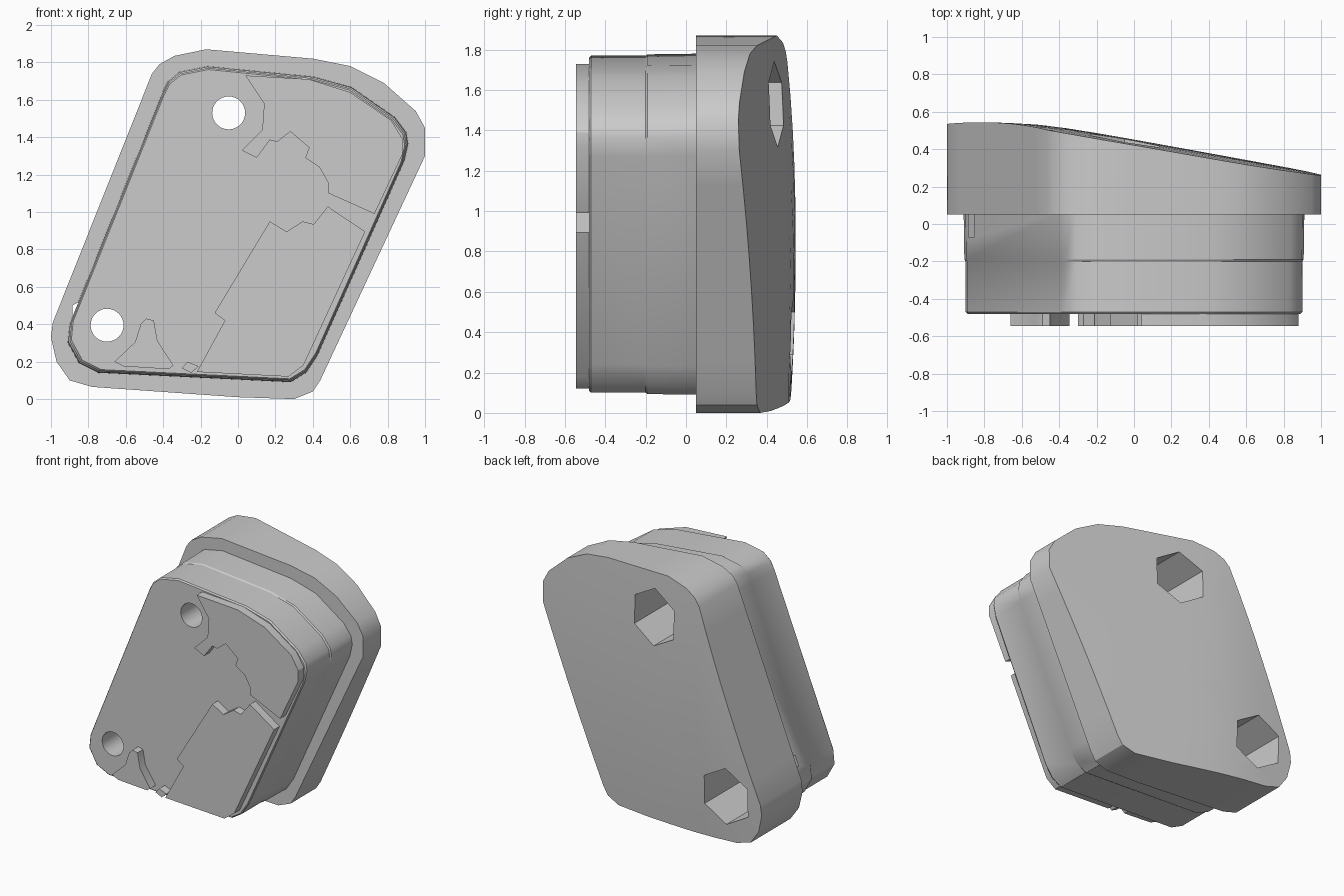
import bpy
import bmesh
from math import cos, sin, pi, radians

default = bpy.data.objects.get("Cube")
if default:
    bpy.data.objects.remove(default)

grey = bpy.data.materials.new("plain grey")
grey.use_nodes = True
colour = (0.6, 0.6, 0.6, 1)
grey.diffuse_color = colour
grey.node_tree.nodes["Principled BSDF"].inputs["Base Color"].default_value = colour

# Outlines in the front plane (x, z)
FLANGE = [(-.17, 1.87), (.4, 1.82), (.6, 1.78), (.78, 1.69), (.95, 1.54), (1, 1.45),
          (1, 1.3), (.44, .1), (.4, .04), (.3, 0), (0, .01), (-.78, .065), (-.9, .1),
          (-.97, .2), (-1, .33), (-.99, .41), (-.46, 1.74), (-.42, 1.79), (-.34, 1.835)]
BODY = [(-.16, 1.77), (.4, 1.715), (.6, 1.66), (.83, 1.5), (.89, 1.42), (.9, 1.36),
        (.88, 1.27), (.42, .24), (.36, .15), (.28, .1), (-.74, .15), (-.84, .2),
        (-.9, .31), (-.89, .41), (-.4, 1.63), (-.37, 1.69), (-.31, 1.74)]
UPPER_PAD = [(.04, 1.73), (.14, 1.58), (.13, 1.44), (.02, 1.33), (.1, 1.29), (.17, 1.385),
             (.21, 1.375), (.28, 1.43), (.38, 1.345), (.36, 1.29), (.435, 1.24), (.48, 1.16),
             (.485, 1.1), (.73, .99), (.88, 1.31), (.88, 1.39), (.82, 1.49), (.6, 1.64),
             (.38, 1.71)]
LOWER_PAD = [(.68, .895), (.48, 1.03), (.405, .935), (.345, .95), (.26, .895), (.17, .95),
             (-.125, .46), (-.07, .42), (-.22, .145), (.27, .12), (.35, .18)]
CORNER_PAD = [(-.49, .43), (-.45, .42), (-.43, .31), (-.345, .18), (-.37, .16),
              (-.61, .175), (-.66, .2), (-.55, .305), (-.52, .4)]
SMALL_PAD = [(-.3, .165), (-.27, .2), (-.21, .175), (-.25, .14)]
HOLES = [(-.05, 1.53), (-.7, .395)]
CENTRE = (0, .93)


def scaled(outline, factor):
    cx, cz = CENTRE
    return [(cx + (x - cx) * factor, cz + (z - cz) * factor) for x, z in outline]


def subdivided(outline, longest=.2):
    """Split long edges so that a curved cap follows them."""
    points = []
    for (ax, az), (bx, bz) in zip(outline, outline[1:] + outline[:1]):
        count = 1 + int(((bx - ax) ** 2 + (bz - az) ** 2) ** .5 / longest)
        for i in range(count):
            t = i / count
            points.append((ax + (bx - ax) * t, az + (bz - az) * t))
    return points


def loft(name, rings):
    """Join rings of (x, y, z) points, closing both ends."""
    bm = bmesh.new()
    loops = [[bm.verts.new(p) for p in ring] for ring in rings]
    n = len(loops[0])
    for a, b in zip(loops, loops[1:]):
        for i in range(n):
            j = (i + 1) % n
            bm.faces.new((a[i], a[j], b[j], b[i]))
    bm.faces.new(loops[0])
    bm.faces.new(loops[-1])
    bmesh.ops.recalc_face_normals(bm, faces=bm.faces)
    mesh = bpy.data.meshes.new(name)
    bm.to_mesh(mesh)
    bm.free()
    obj = bpy.data.objects.new(name, mesh)
    bpy.context.collection.objects.link(obj)
    mesh.materials.append(grey)
    return obj


def ring(outline, y):
    return [(x, y, z) for x, z in outline]


def prism(name, outline, front, back):
    return loft(name, [ring(outline, front), ring(outline, back)])


def polygon(centre, radius, sides):
    return [(centre[0] + radius * sin(2 * pi * i / sides),
             centre[1] + radius * cos(2 * pi * i / sides)) for i in range(sides)]


def back_depth(x, z):
    """Sloping back: level on the right side, falling towards the left."""
    slope = .455 - .185 * x
    level = .55
    soft = .5 * (slope + level - ((slope - level) ** 2 + .0015) ** .5)
    return soft - .03 * ((z - CENTRE[1]) / CENTRE[1]) ** 2


def make_active(obj):
    bpy.ops.object.select_all(action='DESELECT')
    obj.select_set(True)
    bpy.context.view_layer.objects.active = obj


def cut(obj, cutters):
    make_active(obj)
    for cutter in cutters:
        mod = obj.modifiers.new("cut", 'BOOLEAN')
        mod.operation = 'DIFFERENCE'
        mod.solver = 'EXACT'
        mod.object = cutter
        bpy.ops.object.modifier_apply(modifier=mod.name)


# Wide flange with a curved, sloping back
edge = subdivided(FLANGE)
rings = [ring(edge, .05)]
for factor in (1, .85, .65, .45, .25, .08):
    rings.append([(x, back_depth(x, z), z) for x, z in scaled(edge, factor)])
flange = loft("flange", rings)

# Plug body with a slight step and a bevelled front rim
body = loft("plug_body", [ring(scaled(BODY, f), y) for f, y in
                          ((.99, -.48), (1, -.47), (1, -.2), (1.008, -.19), (1.012, .06))])

# Raised pads on the front face
pads = [prism(name, outline, -.545, -.46) for name, outline in
        (("upper_pad", UPPER_PAD), ("lower_pad", LOWER_PAD),
         ("corner_pad", CORNER_PAD), ("small_pad", SMALL_PAD))]

# Bolt holes and hexagonal pockets in the back
pockets = [prism("pocket_cutter", polygon(c, .212, 6), -.07, .8) for c in HOLES]
bores = [prism("bore_cutter", polygon(c, .088, 32), -.8, .02) for c in HOLES]
cut(flange, pockets)
cut(body, pockets + bores)
for cutter in pockets + bores:
    bpy.data.objects.remove(cutter)

for part in [flange, body] + pads:
    make_active(part)
    bpy.ops.object.shade_smooth_by_angle(angle=radians(30))
